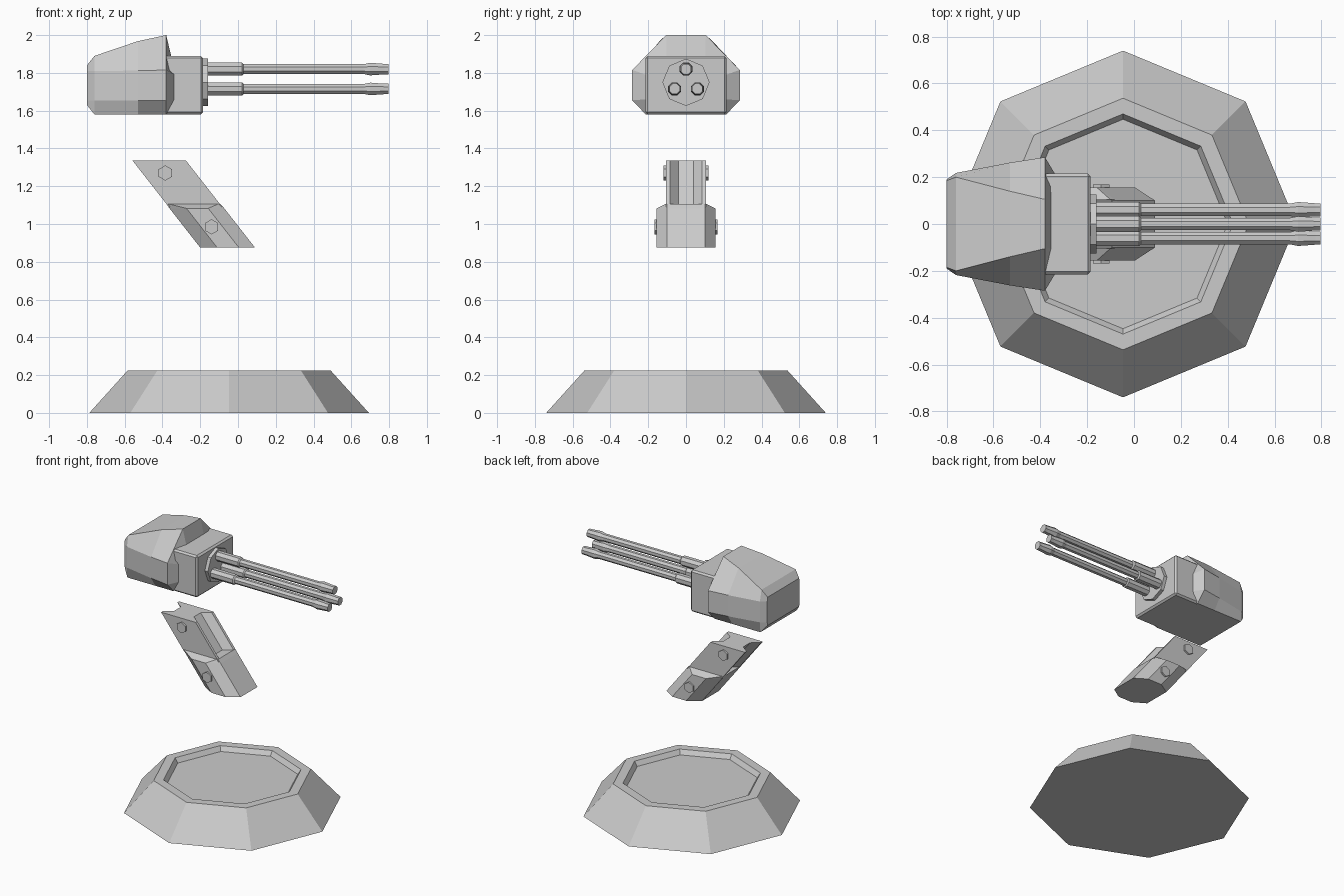
import bpy, bmesh
from math import sin, cos, pi

if "Cube" in bpy.data.objects:
    bpy.data.objects.remove(bpy.data.objects["Cube"])


def loft(name, rings):
    """Skin equal-length closed rings and cap both ends."""
    bm = bmesh.new()
    loops = [[bm.verts.new(p) for p in ring] for ring in rings]
    n = len(loops[0])
    for a, b in zip(loops, loops[1:]):
        for i in range(n):
            j = (i + 1) % n
            bm.faces.new((a[i], a[j], b[j], b[i]))
    bm.faces.new(loops[0])
    bm.faces.new(loops[-1])
    bmesh.ops.recalc_face_normals(bm, faces=bm.faces)
    mesh = bpy.data.meshes.new(name)
    bm.to_mesh(mesh)
    bm.free()
    obj = bpy.data.objects.new(name, mesh)
    bpy.context.collection.objects.link(obj)
    return obj


def turned(name, profile, centre, axis, sides=8, phase=0.0):
    """Faceted solid from (radius, position) pairs along an axis."""
    rings = []
    for r, t in profile:
        ring = []
        for i in range(sides):
            a = phase + 2 * pi * i / sides
            u, v = r * cos(a), r * sin(a)
            p = {'x': (t, u, v), 'y': (u, t, v), 'z': (u, v, t)}[axis]
            ring.append(tuple(c + d for c, d in zip(centre, p)))
        rings.append(ring)
    return loft(name, rings)


# Octagonal base with a shallow recess on top
turned("base", [(0.74, 0), (0.537, 0.225), (0.47, 0.225), (0.447, 0.192)],
       (-0.047, 0, 0), 'z')


# Leaning arm: horizontal sections shift back as they rise
def lean(section, z):
    dx = -(z - 0.875) * 0.36 / 0.46
    return [(x + dx, y, z) for x, y in section]


half_lower = [(0.09, 0.1), (0.005, 0.155), (-0.11, 0.155), (-0.2, 0.1)]
lower = half_lower + [(x, -y) for x, y in reversed(half_lower)]
half_cap = [(0.088, 0.1), (0.08, 0.105), (-0.19, 0.105), (-0.198, 0.1)]
cap = half_cap + [(x, -y) for x, y in reversed(half_cap)]
loft("arm_lower", [lean(lower, 0.875), lean(lower, 1.083), lean(cap, 1.107)])

half_upper = [(0.025, 0.04), (0.085, 0.085), (0.085, 0.105),
              (-0.198, 0.105), (-0.198, 0.085), (-0.138, 0.04)]
upper = half_upper + [(x, -y) for x, y in reversed(half_upper)]
loft("arm_upper", [lean(upper, 1.09), lean(upper, 1.335)])

# Hexagonal bolts on both sides of the arm
for side in (-1, 1):
    for label, x, z, y in (("upper", -0.385, 1.27, 0.105), ("lower", -0.14, 0.985, 0.155)):
        turned(f"{label}_bolt", [(0.04, side * (y - 0.02)), (0.04, side * (y + 0.013))],
               (x, 0, z), 'y', 6, pi / 6)


# Gun housing: armoured shell lofted along x
def shell(x, yt, zt, ym, zu, zl, yb, zb):
    right = [(yt, zt), (ym, zu), (ym, zl), (yb, zb)]
    return [(x, y, z) for y, z in right + [(-y, z) for y, z in reversed(right)]]


loft("housing_shell", [
    shell(-0.80, 0.185, 1.84, 0.19, 1.81, 1.655, 0.185, 1.63),
    shell(-0.76, 0.2, 1.89, 0.218, 1.81, 1.655, 0.213, 1.58),
    shell(-0.53, 0.14, 1.968, 0.262, 1.812, 1.655, 0.213, 1.58),
    shell(-0.38, 0.105, 2.0, 0.285, 1.815, 1.655, 0.213, 1.58),
    shell(-0.335, 0.1, 1.81, 0.21, 1.79, 1.66, 0.2, 1.64)])

# Bevelled front block
bpy.ops.mesh.primitive_cube_add(size=1, location=(-0.29, 0, 1.735))
block = bpy.context.object
block.name = "front_block"
block.scale = (0.21, 0.43, 0.31)
bpy.ops.object.transform_apply(location=False, rotation=False, scale=True)
bevel = block.modifiers.new("bevel", 'BEVEL')
bevel.width = 0.012
bevel.segments = 1

# Barrel plate and three barrels
turned("barrel_plate", [(0.125, -0.2), (0.125, -0.16)], (0, 0, 1.75), 'x')
for i in range(3):
    a = pi / 2 + 2 * pi * i / 3
    turned("barrel", [(0.037, -0.17), (0.037, 0.022), (0.028, 0.03), (0.028, 0.665),
                      (0.036, 0.7), (0.03, 0.775), (0.03, 0.797)],
           (0, 0.07 * cos(a), 1.75 + 0.07 * sin(a)), 'x', 8, pi / 8)
